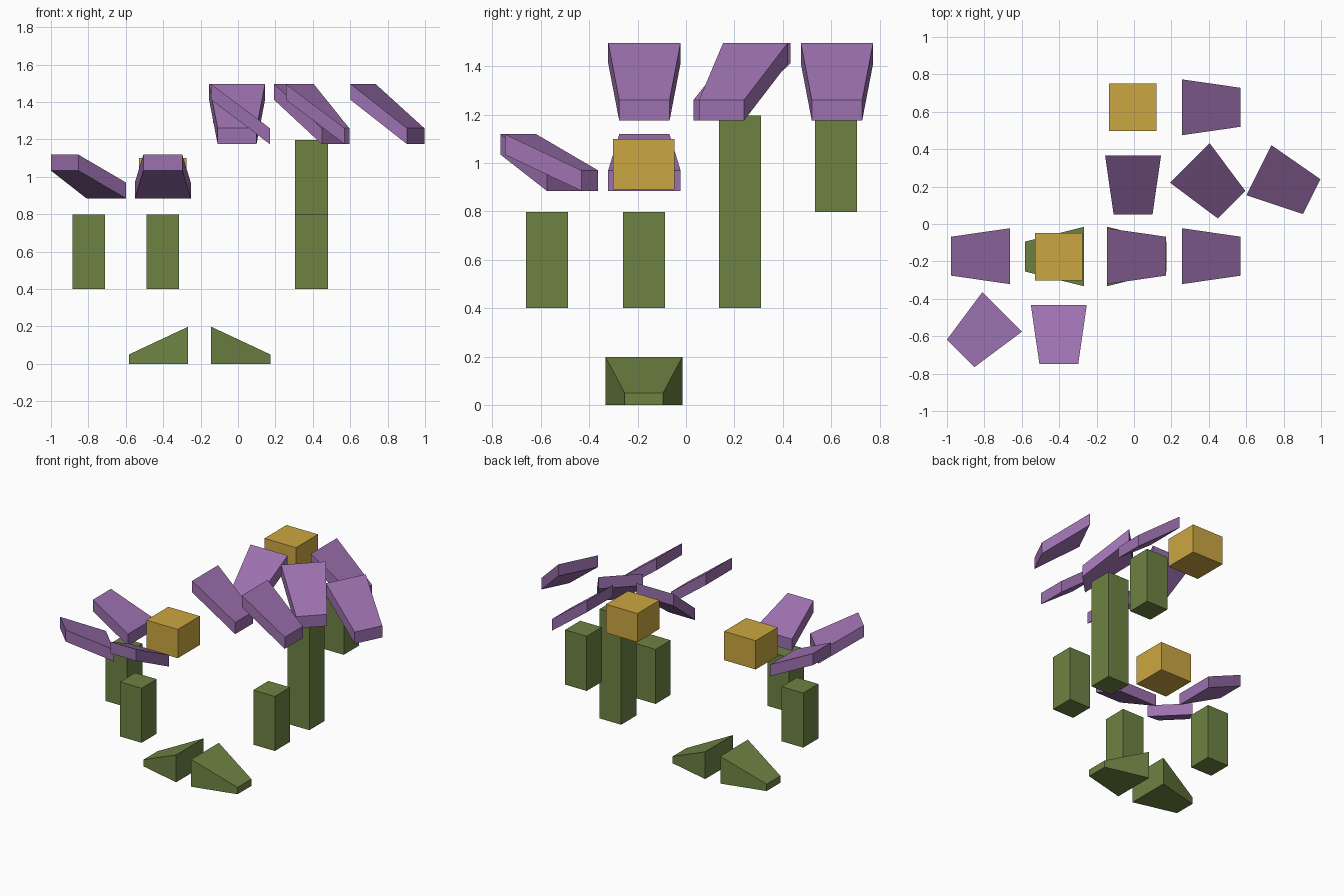
import bpy
import math
from mathutils import Matrix, Vector

if "Cube" in bpy.data.objects:
    bpy.data.objects.remove(bpy.data.objects["Cube"])


def material(name, rgb):
    m = bpy.data.materials.new(name)
    m.diffuse_color = (*rgb, 1)
    m.use_nodes = True
    m.node_tree.nodes["Principled BSDF"].inputs["Base Color"].default_value = m.diffuse_color
    return m


GREEN = material("olive green", (0.155, 0.225, 0.056))
PURPLE = material("petal purple", (0.335, 0.165, 0.43))
YELLOW = material("golden yellow", (0.60, 0.385, 0.054))


def wedge(name, mat, start, end, length, location, angle=0):
    """Six-sided block along local x, joining two vertical end rectangles.
    start and end are (width, bottom z, top z)."""
    verts = []
    for x, (w, lo, hi) in ((-length / 2, start), (length / 2, end)):
        verts += [(x, -w / 2, lo), (x, w / 2, lo), (x, w / 2, hi), (x, -w / 2, hi)]
    faces = [(0, 3, 2, 1), (4, 5, 6, 7)]
    faces += [(i, (i + 1) % 4, (i + 1) % 4 + 4, i + 4) for i in range(4)]
    turn = Matrix.Rotation(math.radians(angle), 3, 'Z')
    mesh = bpy.data.meshes.new(name)
    mesh.from_pydata([turn @ Vector(v) for v in verts], [], faces)
    mesh.materials.append(mat)
    obj = bpy.data.objects.new(name, mesh)
    obj.location = location
    bpy.context.collection.objects.link(obj)
    return obj


def block(name, mat, x, y, z0, z1, width):
    end = (width, 0, z1 - z0)
    return wedge(name, mat, end, end, width, (x, y, z0))


# Ground leaves, tall ends facing each other
for x, angle in ((0.015, 0), (-0.425, 180)):
    wedge("ground_leaf", GREEN, (0.318, 0, 0.199), (0.159, 0, 0.05), 0.318,
          (x, -0.174, 0), angle)

# Stems
for x, y, z0, z1 in ((-0.798, -0.174, 0.4, 0.798), (-0.402, -0.574, 0.4, 0.798),
                     (0.393, -0.174, 0.4, 0.798), (0.393, 0.223, 0.4, 1.197),
                     (0.393, 0.62, 0.798, 1.197)):
    block("stem", GREEN, x, y, z0, z1, 0.174)

# Flower centres
block("low_flower_centre", YELLOW, -0.402, -0.174, 0.89, 1.10, 0.254)
block("high_flower_centre", YELLOW, -0.007, 0.624, 1.288, 1.497, 0.254)

# Low flower petals rise outward
for x, y, angle in ((-0.82, -0.172, 180), (-0.816, -0.581, 225), (-0.402, -0.59, 270)):
    wedge("low_petal", PURPLE, (0.299, 0, 0.085), (0.208, 0.149, 0.234), 0.315,
          (x, y, 0.885), angle)

# High flower petals droop outward
for x, y, angle in ((0.413, 0.624, 0), (0.809, 0.217, -26.565), (0.41, 0.215, -45),
                    (-0.005, 0.208, -90), (0.013, -0.172, 0), (0.413, -0.172, 0)):
    wedge("high_petal", PURPLE, (0.299, 0.237, 0.322), (0.208, 0, 0.085), 0.315,
          (x, y, 1.175), angle)
